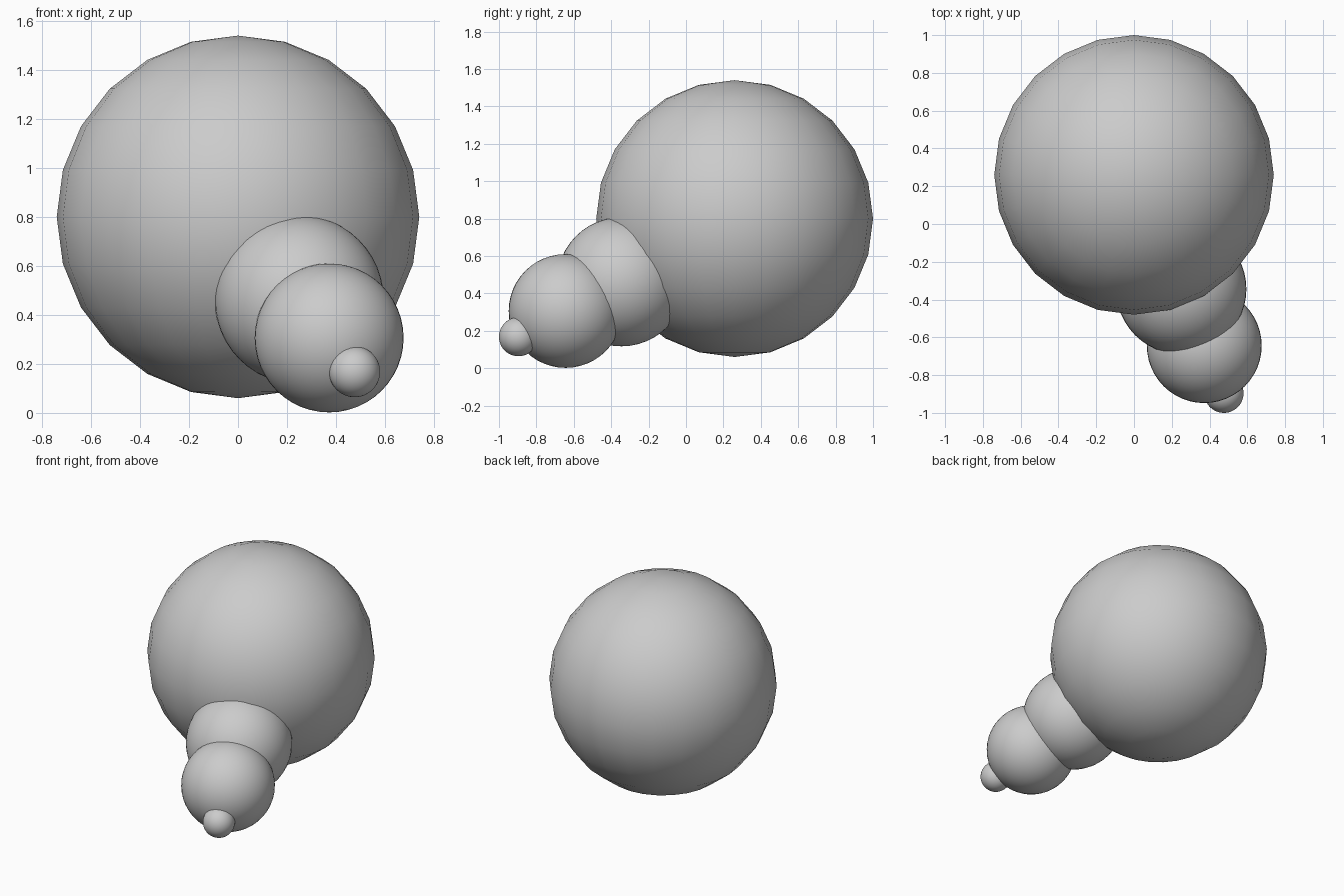
import bpy

# Remove the default cube
cube = bpy.data.objects.get("Cube")
if cube:
    bpy.data.objects.remove(cube, do_unlink=True)

# Single plain grey
grey = bpy.data.materials.new("grey")
grey.use_nodes = True
colour = (0.6, 0.6, 0.6, 1)
grey.diffuse_color = colour
grey.node_tree.nodes["Principled BSDF"].inputs["Base Color"].default_value = colour


def ball(name, centre, radius, segments):
    bpy.ops.mesh.primitive_uv_sphere_add(
        segments=segments, ring_count=segments // 2, radius=radius, location=centre)
    obj = bpy.context.object
    obj.name = name
    obj.data.materials.append(grey)
    bpy.ops.object.shade_smooth_by_angle()
    return obj


# Chain of overlapping balls, shrinking toward the front left
ball("body_ball", (0, 0.26, 0.80), 0.74, 24)
ball("neck_ball", (0.25, -0.345, 0.462), 0.345, 48)
ball("head_ball", (0.372, -0.644, 0.306), 0.304, 48)
ball("nose_ball", (0.476, -0.896, 0.168), 0.104, 48)
